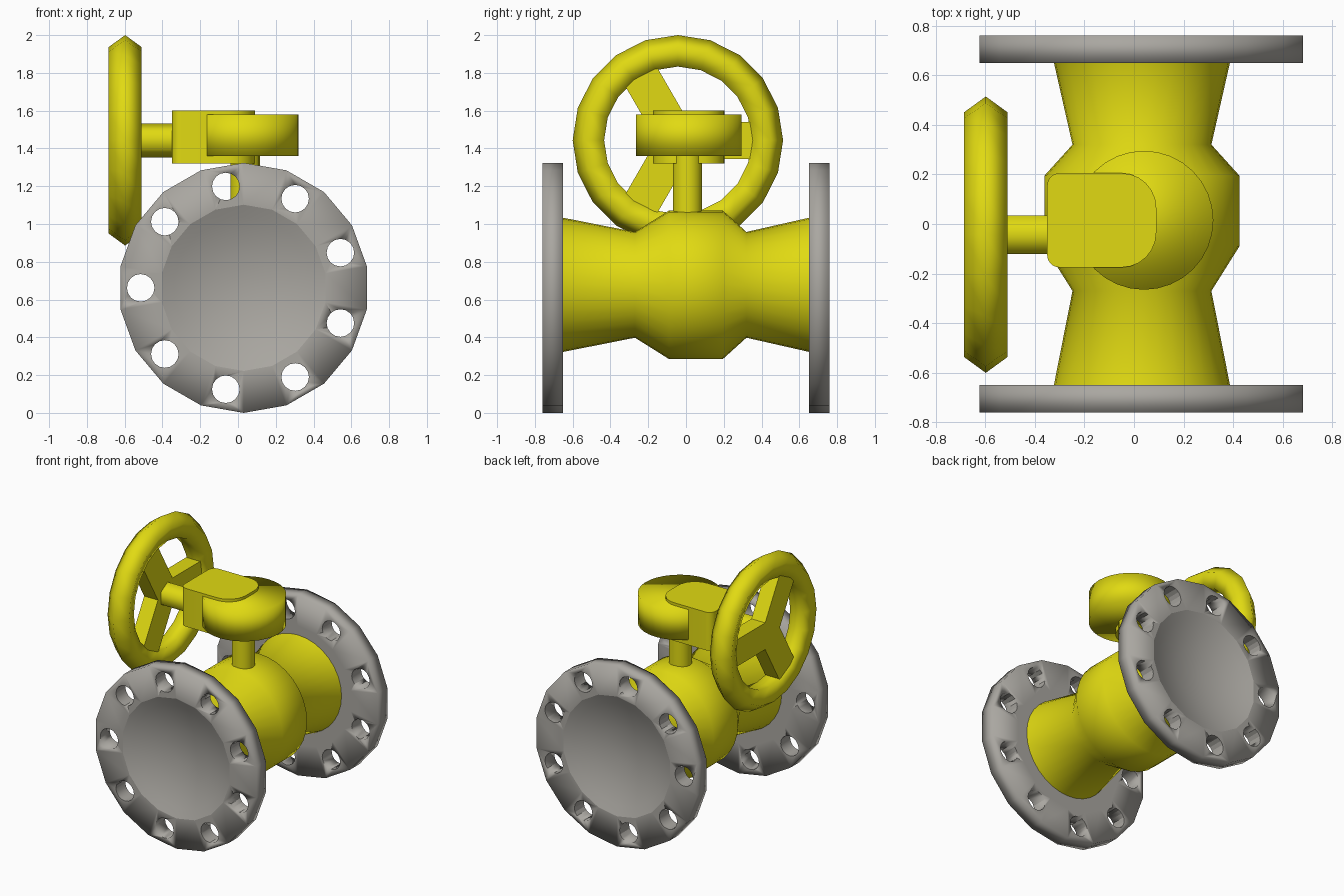
import bpy, bmesh, math
from mathutils import Vector

if "Cube" in bpy.data.objects:
    bpy.data.objects.remove(bpy.data.objects["Cube"])

X, Y, Z = Vector((1, 0, 0)), Vector((0, 1, 0)), Vector((0, 0, 1))


def material(name, rgb):
    m = bpy.data.materials.new(name)
    m.diffuse_color = (*rgb, 1)
    m.use_nodes = True
    m.node_tree.nodes["Principled BSDF"].inputs["Base Color"].default_value = m.diffuse_color
    return m


yellow = material("yellow paint", (0.75, 0.70, 0.006))
steel = material("grey steel", (0.40, 0.385, 0.355))


def finish(name, bm, mat, angle=35):
    """Turn a bmesh into a smooth object; angle=None smooths every edge."""
    bmesh.ops.recalc_face_normals(bm, faces=bm.faces)
    for f in bm.faces:
        f.smooth = True
    if angle is not None:
        for e in bm.edges:
            if len(e.link_faces) == 2 and e.calc_face_angle(0) > math.radians(angle):
                e.smooth = False
    mesh = bpy.data.meshes.new(name)
    bm.to_mesh(mesh)
    bm.free()
    mesh.materials.append(mat)
    ob = bpy.data.objects.new(name, mesh)
    bpy.context.collection.objects.link(ob)
    return ob


def lathe(bm, profile, origin, axis, n, phase=0.0, closed=False):
    """Revolve (radius, height) points around an axis; ends are capped unless closed."""
    w = Vector(axis).normalized()
    u = Y if abs(w.x) > 0.9 else X
    v = w.cross(u)
    rings = []
    for r, t in profile:
        if r == 0:
            rings.append([bm.verts.new(origin + w * t)] * n)
            continue
        ring = []
        for i in range(n):
            a = math.radians(phase) + 2 * math.pi * i / n
            ring.append(bm.verts.new(origin + (u * math.cos(a) + v * math.sin(a)) * r + w * t))
        rings.append(ring)
    pairs = list(zip(rings, rings[1:]))
    if closed:
        pairs.append((rings[-1], rings[0]))
    else:
        for k in (0, -1):
            if profile[k][0] > 0:
                bm.faces.new(rings[k])
    for a, b in pairs:
        for i in range(n):
            j = (i + 1) % n
            quad = list(dict.fromkeys((a[i], a[j], b[j], b[i])))
            bm.faces.new(quad)


def turned(name, profile, origin, axis, n, mat, phase=0.0, closed=False, angle=35):
    bm = bmesh.new()
    lathe(bm, profile, Vector(origin), axis, n, phase, closed)
    return finish(name, bm, mat, angle)


# Waisted pipe body with a central bulge
turned("valve_body",
       [(0.357, -0.66), (0.28, -0.27), (0.393, -0.09), (0.393, 0.195), (0.28, 0.32), (0.357, 0.66)],
       (0.032, 0, 0.678), Y, 32, yellow, angle=60)

# Bolt hole cutters, nine around the pipe axis
FC = Vector((0.03, 0, 0.662))
bm = bmesh.new()
for k in range(9):
    a = math.radians(180 + 40 * k)
    c = FC + Vector((math.cos(a), 0, math.sin(a))) * 0.545
    lathe(bm, [(0.073, -1), (0.073, 1)], c, Y, 16)
cutter = finish("bolt_hole_cutter", bm, steel, None)
cutter.hide_render = True
cutter.hide_viewport = True

# Flange rings and dished centres at both ends
for side, label in ((-1, "front"), (1, "back")):
    ring = turned(label + "_flange",
                  [(0.44, 0.65), (0.662, 0.65), (0.662, 0.76), (0.44, 0.76)],
                  FC, Y * side, 18, steel, phase=10, closed=True, angle=None)
    # Crisp inner edge, soft outer edge
    for e in ring.data.edges:
        if all(math.hypot(p.x - FC.x, p.z - FC.z) < 0.46
               for p in (ring.data.vertices[i].co for i in e.vertices)):
            e.use_edge_sharp = True
    cut = ring.modifiers.new("bolt_holes", "BOOLEAN")
    cut.operation = "DIFFERENCE"
    cut.solver = "EXACT"
    cut.object = cutter
    dish = [(0, 0.65), (0.44, 0.65), (0.44, 0.76)]
    dish += [(0.44 * s, 0.66 + 0.10 * s * s) for s in (0.85, 0.7, 0.55, 0.4, 0.2, 0)]
    turned(label + "_flange_dish", dish, FC, Y * side, 18, steel, phase=10)

# Vertical stem and round gear housing
turned("stem", [(0.078, 1.0), (0.078, 1.4)], (0.038, 0.008, 0), Z, 16, yellow)
turned("gear_housing", [(0.28, 1.36), (0.28, 1.58)], (0.04, 0.015, 0), Z, 32, yellow, angle=None)

# Gearbox block: rounded outline, tight corners at the wheel side
outline = []
for cx, cy, r, start in ((-0.05, 0.065, 0.14, 0), (-0.30, 0.155, 0.05, 90),
                         (-0.30, -0.125, 0.05, 180), (-0.05, -0.035, 0.14, 270)):
    for i in range(7):
        a = math.radians(start + 15 * i)
        outline.append((cx + r * math.cos(a), cy + r * math.sin(a)))
bm = bmesh.new()
low = bm.faces.new([bm.verts.new((x, y, 1.32)) for x, y in outline])
top = bmesh.ops.extrude_face_region(bm, geom=[low], use_keep_orig=True)["geom"]
bmesh.ops.translate(bm, vec=(0, 0, 0.28), verts=[g for g in top if isinstance(g, bmesh.types.BMVert)])
finish("gearbox", bm, yellow)

# Handwheel: five-sided rim and shaft
HUB = Vector((-0.5975, -0.043, 1.443))
rim = [(0.465 + 0.092 * math.cos(math.radians(72 * i)), 0.092 * math.sin(math.radians(72 * i)))
       for i in range(5)]
turned("handwheel_rim", rim, HUB, X, 20, yellow, phase=90, closed=True, angle=None)
turned("wheel_shaft", [(0.09, -0.04), (0.09, 0.32)], HUB, X, 6, yellow, phase=90, angle=65)

# Three flat spokes as one extruded Y shape
HALF, REACH = 0.098, 0.43
bm = bmesh.new()
points = []
for k in range(3):
    a = math.radians(120 * k)
    d = Vector((0, math.cos(a), math.sin(a)))
    s = Vector((0, -math.sin(a), math.cos(a)))
    inner = HALF / math.tan(math.radians(60))
    points += [d * REACH - s * HALF, d * REACH + s * HALF, d * inner + s * HALF]
bottom = bm.faces.new([bm.verts.new(HUB + p - X * 0.056) for p in points])
ext = bmesh.ops.extrude_face_region(bm, geom=[bottom], use_keep_orig=True)["geom"]
bmesh.ops.translate(bm, vec=X * 0.112, verts=[g for g in ext if isinstance(g, bmesh.types.BMVert)])
finish("wheel_spokes", bm, yellow)
